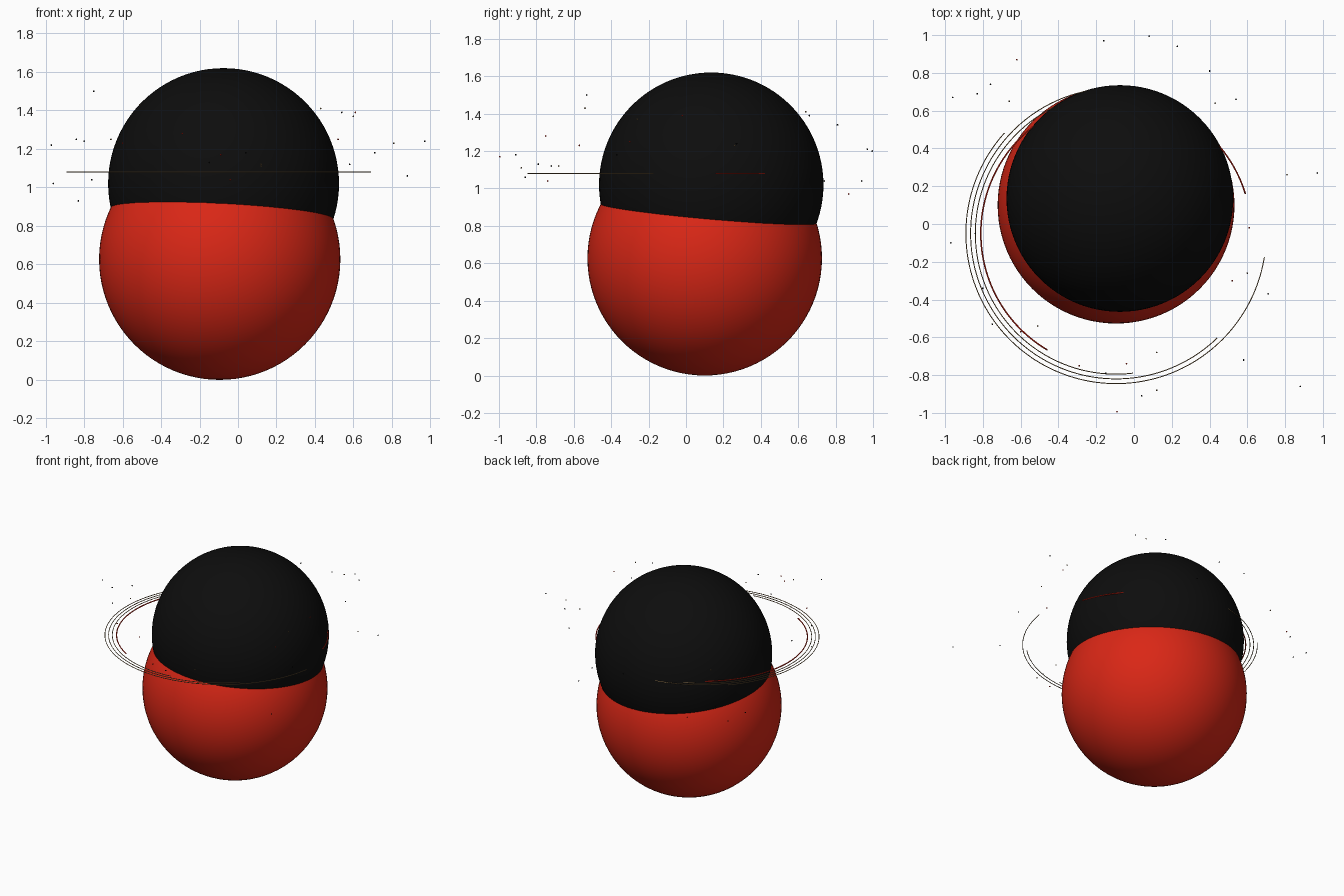
import bpy
import bmesh
from math import cos, sin, radians
from mathutils import Matrix, Vector

default_cube = bpy.data.objects.get("Cube")
if default_cube:
    bpy.data.objects.remove(default_cube, do_unlink=True)


def make_material(name, colour):
    material = bpy.data.materials.new(name)
    material.use_nodes = True
    material.diffuse_color = (*colour, 1)
    shader = next(n for n in material.node_tree.nodes if n.type == "BSDF_PRINCIPLED")
    shader.inputs["Base Color"].default_value = (*colour, 1)
    return material


red = make_material("bright red", (0.7, 0.02, 0.008))
black = make_material("near black", (0.004, 0.004, 0.004))
gold = make_material("dull gold", (0.3, 0.19, 0.08))


def add_object(name, bm, materials):
    """Turn a bmesh into a smooth shaded object."""
    for face in bm.faces:
        face.smooth = True
    mesh = bpy.data.meshes.new(name)
    bm.to_mesh(mesh)
    bm.free()
    for material in materials:
        mesh.materials.append(material)
    obj = bpy.data.objects.new(name, mesh)
    bpy.context.scene.collection.objects.link(obj)
    return obj


def add_ball(name, centre, radius, material):
    bm = bmesh.new()
    bmesh.ops.create_uvsphere(bm, u_segments=96, v_segments=48, radius=radius,
                              matrix=Matrix.Translation(centre))
    return add_object(name, bm, [material])


def add_arc(name, radius, start, end, thickness, material, steps=120, sides=6):
    """Sweep a thin round tube along part of a level circle."""
    centre = Vector((-0.095, -0.05, 1.08))
    bm = bmesh.new()
    loops = []
    for i in range(steps + 1):
        angle = radians(start + (end - start) * i / steps)
        outward = Vector((cos(angle), sin(angle), 0))
        loop = []
        for j in range(sides):
            turn = radians(360 * j / sides)
            reach = radius + thickness * cos(turn)
            lift = Vector((0, 0, thickness * sin(turn)))
            loop.append(bm.verts.new(centre + outward * reach + lift))
        loops.append(loop)
    for first, second in zip(loops, loops[1:]):
        for j in range(sides):
            k = (j + 1) % sides
            bm.faces.new((first[j], second[j], second[k], first[k]))
    bm.faces.new(loops[0])
    bm.faces.new(reversed(loops[-1]))
    bmesh.ops.recalc_face_normals(bm, faces=bm.faces)
    return add_object(name, bm, [material])


# Two overlapping balls, whose crossing forms the tilted seam
add_ball("lower_ball", (-0.095, 0.1, 0.627), 0.627, red)
add_ball("upper_ball", (-0.075, 0.135, 1.02), 0.6, black)

# Open rings, each one started further round than the next one in
add_arc("outer_ring", 0.795, 138, 351, 0.0025, gold)
add_arc("second_ring", 0.77, 97, 314, 0.0025, gold)
add_arc("third_ring", 0.745, 57, 277, 0.0025, gold)
add_arc("inner_ring", 0.716, 17, 239.5, 0.004, red)

# Drifting specks around the balls, grouped by colour
specks = {
    black: [(-.96, .67, 1.02), (-.97, -.1, 1.22), (-.84, -.05, 1.25), (-.8, -.34, 1.24),
            (-.83, .69, .93), (-.76, .74, 1.04), (-.75, -.53, 1.5), (-.16, .97, 1.21),
            (.08, .995, 1.2), (.23, .94, 1.04), (.4, .81, 1.34), (.54, .66, 1.39),
            (.97, .27, 1.24), (.71, -.37, 1.18), (.58, -.72, 1.12), (.88, -.86, 1.06),
            (.04, -.91, 1.18), (-.15, -.79, 1.13)],
    red: [(-.6, -.57, 1.23), (-.62, .87, .97), (-.29, -.75, 1.28), (-.09, -.995, 1.17),
          (-.04, -.74, 1.04), (.52, -.3, 1.25), (.61, -.02, 1.39)],
    gold: [(-.66, .65, 1.25), (-.51, -.54, 1.43), (.12, -.88, 1.11), (.12, -.68, 1.12),
           (.6, -.26, 1.37), (.81, .26, 1.23), (.43, .64, 1.41)],
}
for material, places in specks.items():
    bm = bmesh.new()
    for place in places:
        bmesh.ops.create_icosphere(bm, subdivisions=1, radius=0.005,
                                   matrix=Matrix.Translation(place))
    add_object(material.name.split()[-1] + "_specks", bm, [material])
